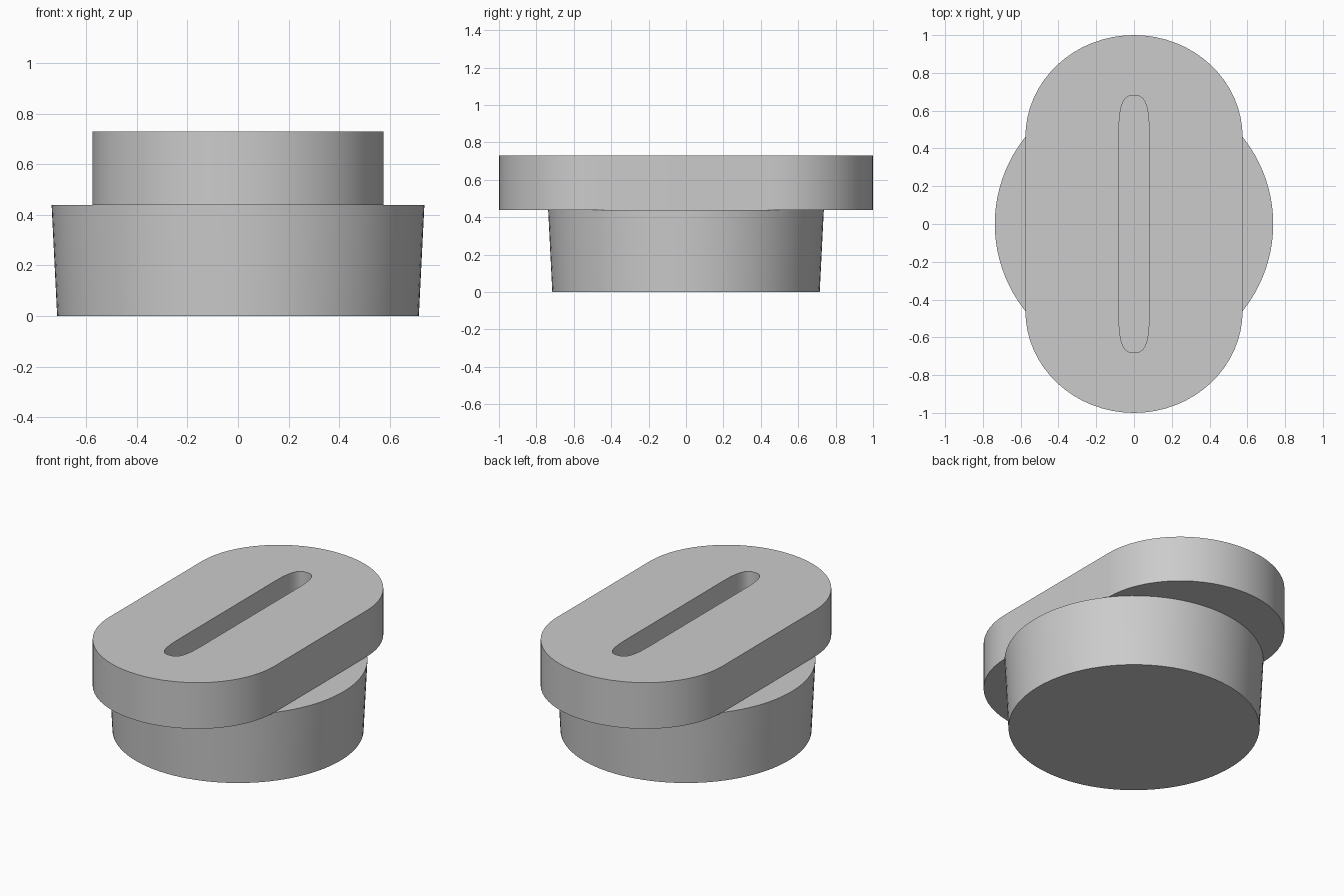
import bpy, bmesh, math

cube = bpy.data.objects.get("Cube")
if cube:
    bpy.data.objects.remove(cube, do_unlink=True)

grey = bpy.data.materials.new("plain grey")
grey.use_nodes = True
grey.diffuse_color = (0.6, 0.6, 0.6, 1)
grey.node_tree.nodes["Principled BSDF"].inputs["Base Color"].default_value = (0.6, 0.6, 0.6, 1)


def oblong(half_width, half_length, straight, power, steps=32):
    """Outline with straight sides and superelliptic ends."""
    points = []
    for side in (1, -1):
        for i in range(steps + 1):
            a = math.pi * i / steps
            c, s = math.cos(a), math.sin(a)
            x = math.copysign(abs(c) ** (2 / power), c) * half_width
            y = straight + abs(s) ** (2 / power) * (half_length - straight)
            points.append((side * x, side * y))
    return points


def circle(radius, steps=96):
    return [(radius * math.cos(math.tau * i / steps),
             radius * math.sin(math.tau * i / steps)) for i in range(steps)]


def loft(name, sections):
    """Join stacked outlines and cap the first and last."""
    bm = bmesh.new()
    rings = [[bm.verts.new((x, y, z)) for x, y in outline] for outline, z in sections]
    count = len(rings[0])
    for low, high in zip(rings, rings[1:]):
        for i in range(count):
            j = (i + 1) % count
            bm.faces.new((low[i], low[j], high[j], high[i]))
    bm.faces.new(rings[0][::-1])
    bm.faces.new(rings[-1])
    bmesh.ops.recalc_face_normals(bm, faces=bm.faces[:])
    mesh = bpy.data.meshes.new(name)
    bm.to_mesh(mesh)
    bm.free()
    mesh.materials.append(grey)
    obj = bpy.data.objects.new(name, mesh)
    bpy.context.collection.objects.link(obj)
    bpy.ops.object.select_all(action="DESELECT")
    obj.select_set(True)
    bpy.context.view_layer.objects.active = obj
    bpy.ops.object.shade_smooth_by_angle(angle=math.radians(35))
    return obj


joint, top, slot_floor = 0.44, 0.73, 0.5

# Round base, flaring slightly upward
loft("round_base", [(circle(0.715), 0), (circle(0.737), joint)])

# Oblong top plate with a recessed slot
plate = oblong(0.575, 1.0, 0.46, 2)
slot = oblong(0.08, 0.68, 0.45, 3)
loft("slotted_plate", [(plate, joint), (plate, top), (slot, top), (slot, slot_floor)])
